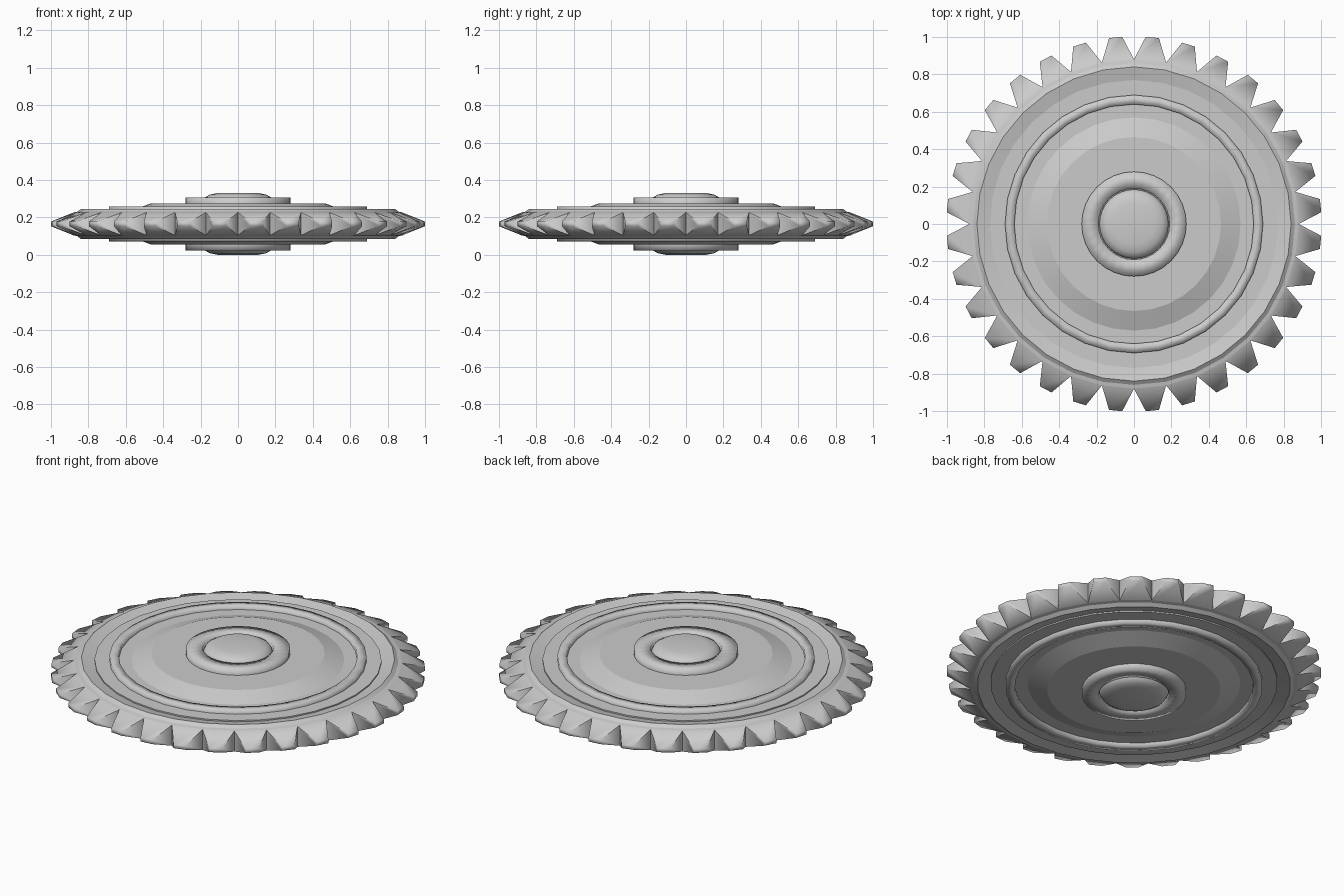
import bpy, bmesh, math

cube = bpy.data.objects.get("Cube")
if cube:
    bpy.data.objects.remove(cube, do_unlink=True)

MID = 0.165      # height of the symmetry plane
COUNT = 32       # teeth and segments

steel = bpy.data.materials.new("light grey")
steel.use_nodes = True
GREY = (0.6, 0.6, 0.6, 1)
steel.diffuse_color = GREY
steel.node_tree.nodes["Principled BSDF"].inputs["Base Color"].default_value = GREY


def finish(name, bm, angle):
    bmesh.ops.recalc_face_normals(bm, faces=bm.faces)
    mesh = bpy.data.meshes.new(name)
    bm.to_mesh(mesh)
    bm.free()
    mesh.materials.append(steel)
    obj = bpy.data.objects.new(name, mesh)
    bpy.context.collection.objects.link(obj)
    bpy.ops.object.select_all(action='DESELECT')
    obj.select_set(True)
    bpy.context.view_layer.objects.active = obj
    bpy.ops.object.shade_smooth_by_angle(angle=math.radians(angle))
    return obj


def ring_point(r, step, z):
    a = 2 * math.pi * step / COUNT
    return (r * math.cos(a), r * math.sin(a), z)


def lathe(name, upper, angle, hollow=False):
    """Spin an upper profile of (radius, z) and its reflection below the mid plane."""
    profile = upper + [(r, 2 * MID - z) for r, z in reversed(upper)]
    bm = bmesh.new()
    loops = [[bm.verts.new(ring_point(r, i, z)) for i in range(COUNT)] for r, z in profile]
    pairs = list(zip(loops, loops[1:]))
    if hollow:
        pairs.append((loops[-1], loops[0]))
    else:
        bm.faces.new(loops[0])
        bm.faces.new(loops[-1])
    for a, b in pairs:
        for i in range(COUNT):
            j = (i + 1) % COUNT
            bm.faces.new((a[i], a[j], b[j], b[i]))
    return finish(name, bm, angle)


# Central plate with its sloping shoulder
lathe("plate", [(0.465, 0.275), (0.57, 0.236), (0.77, 0.236)], 14)

# Domed hub and the collar around it
lathe("hub", [(0.11, 0.33), (0.15, 0.322), (0.175, 0.308), (0.185, 0.29)], 60)
lathe("hub_collar", [(0.19, 0.27), (0.19, 0.306), (0.28, 0.306), (0.28, 0.27)], 100, True)

# Raised ring on the plate
lathe("raised_ring", [(0.64, 0.23), (0.64, 0.258), (0.69, 0.258), (0.69, 0.23)], 100, True)

# Outer rim that dishes inward
lathe("rim", [(0.76, 0.226), (0.84, 0.245), (0.86, 0.23), (0.88, 0.226)], 25, True)

# Tapered teeth, each as wide as one rim segment at its root
bm = bmesh.new()
for k in range(COUNT):
    root, tip = [], []
    for side, up in ((-1, -1), (1, -1), (1, 1), (-1, 1)):
        root.append(bm.verts.new(ring_point(0.88, k + 0.5 + side * 0.5, MID + up * 0.061)))
        tip.append(bm.verts.new(ring_point(1.003, k + 0.5 + side * 0.18, MID + up * 0.012)))
    bm.faces.new(tip)
    for i in range(4):
        j = (i + 1) % 4
        bm.faces.new((root[i], root[j], tip[j], tip[i]))
bmesh.ops.remove_doubles(bm, verts=bm.verts, dist=0.0001)
finish("teeth", bm, 70)
